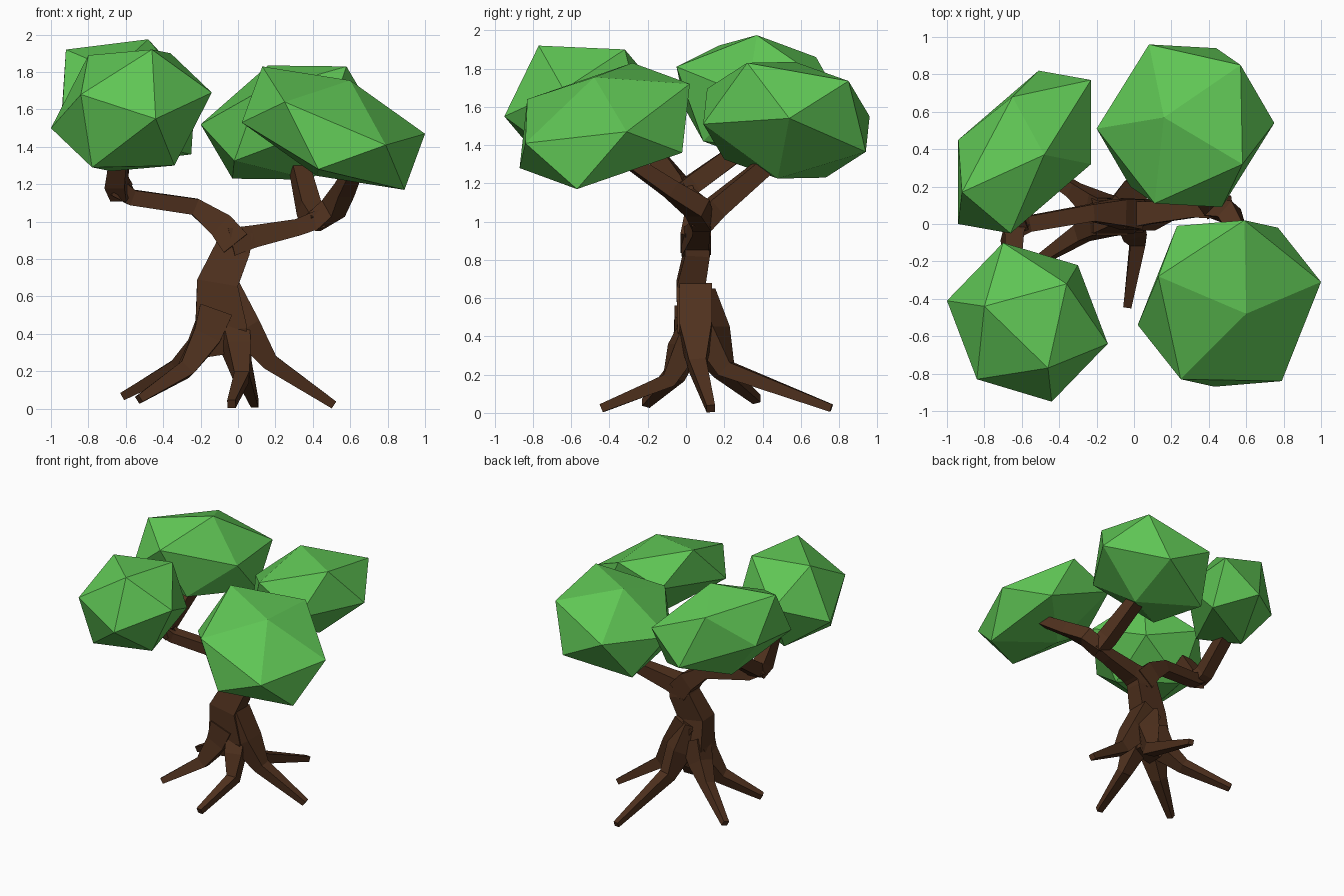
import bpy, bmesh
from mathutils import Vector

if "Cube" in bpy.data.objects:
    bpy.data.objects.remove(bpy.data.objects["Cube"])


def material(name, rgb):
    m = bpy.data.materials.new(name)
    m.diffuse_color = (*rgb, 1)
    m.use_nodes = True
    m.node_tree.nodes["Principled BSDF"].inputs["Base Color"].default_value = m.diffuse_color
    return m


def finish(bm, name, mat):
    bmesh.ops.recalc_face_normals(bm, faces=bm.faces)
    me = bpy.data.meshes.new(name)
    bm.to_mesh(me)
    bm.free()
    me.materials.append(mat)
    ob = bpy.data.objects.new(name, me)
    bpy.context.collection.objects.link(ob)
    return ob


def limb(name, path, mat, depth=1.0):
    """Four-sided tapered tube through (x, y, z, half width) points."""
    bm = bmesh.new()
    pts = [Vector(p[:3]) for p in path]
    span = (pts[-1] - pts[0]).normalized()
    ref = Vector((0, 1, 0)) if abs(span.y) < 0.5 else Vector((0, 0, 1))
    rings = []
    for i, p in enumerate(pts):
        t = Vector()
        if i > 0:
            t += (p - pts[i - 1]).normalized()
        if i < len(pts) - 1:
            t += (pts[i + 1] - p).normalized()
        t.normalize()
        u = ref.cross(t).normalized()
        v = t.cross(u) * depth
        r = path[i][3]
        rings.append([bm.verts.new(p + (u * a + v * b) * r)
                      for a, b in ((1, 1), (-1, 1), (-1, -1), (1, -1))])
    for lo, hi in zip(rings, rings[1:]):
        for k in range(4):
            n = (k + 1) % 4
            bm.faces.new((lo[k], lo[n], hi[n], hi[k]))
    bm.faces.new(rings[0])
    bm.faces.new(rings[-1])
    return finish(bm, name, mat)


def foliage(name, centre, corners, mat):
    """Stretched 20-sided clump: six corners plus their opposites."""
    bm = bmesh.new()
    c = Vector(centre)
    for p in map(Vector, corners):
        bm.verts.new(p)
        bm.verts.new(2 * c - p)
    bmesh.ops.convex_hull(bm, input=bm.verts)
    return finish(bm, name, mat)


bark = material("bark", (0.08, 0.031, 0.013))
leaf = material("leaf", (0.115, 0.56, 0.09))

# Trunk
limb("trunk", [(-.07, .05, .29, .09), (-.09, .05, .42, .14), (-.11, .025, .67, .11),
               (-.03, .06, .85, .095), (0, .055, .96, .085)], bark, 0.68)

# Roots
limb("root_front", [(-.02, .03, .42, .07), (-.01, -.02, .33, .065),
                    (.02, -.09, .17, .04), (-.035, -.44, .025, .022)], bark)
limb("root_front_left", [(-.12, .03, .52, .09), (-.17, .01, .38, .075),
                         (-.28, -.05, .21, .045), (-.53, -.21, .05, .022)], bark)
limb("root_back_left", [(-.13, .06, .5, .08), (-.2, .1, .35, .065),
                        (-.32, .18, .23, .04), (-.61, .37, .07, .022)], bark)
limb("root_right", [(-.07, .05, .64, .085), (.04, .05, .43, .085),
                    (.17, .06, .25, .045), (.51, .13, .022, .022)], bark)
limb("root_back", [(-.09, .06, .62, .07), (-.03, .13, .42, .075),
                   (.02, .21, .23, .045), (.09, .76, .025, .02)], bark)

# Right bough and its two branches
limb("right_bough", [(-.04, .05, .89, .075), (.08, .06, .92, .06),
                     (.32, .08, .97, .045), (.45, .08, 1.02, .05)], bark)
limb("front_right_branch", [(.4, .09, .99, .05), (.51, .06, 1.07, .055),
                            (.57, -.08, 1.17, .045), (.64, -.3, 1.32, .035)], bark)
limb("back_right_branch", [(.42, .08, .99, .05), (.38, .15, 1.07, .055),
                           (.32, .45, 1.32, .045)], bark)

# Left bough and its two branches
limb("left_bough", [(-.01, .05, .88, .08), (-.09, .06, .98, .07), (-.23, .06, 1.08, .045),
                    (-.57, 0, 1.13, .042), (-.66, -.03, 1.19, .05)], bark)
limb("front_left_branch", [(-.62, -.01, 1.14, .05), (-.65, -.06, 1.21, .055),
                           (-.64, -.2, 1.4, .045)], bark)
limb("back_left_branch", [(-.62, -.02, 1.16, .05), (-.64, .04, 1.2, .05),
                          (-.62, .32, 1.4, .045)], bark)

# Foliage clumps
foliage("foliage_front_left", (-.57, -.525, 1.595),
        [(-1, -.41, 1.5), (-.84, -.83, 1.68), (-.44, -.95, 1.55),
         (-.8, -.44, 1.89), (-.46, -.77, 1.92), (-.36, -.32, 1.9)], leaf)
foliage("foliage_front_right", (.51, -.425, 1.5),
        [(1, -.31, 1.47), (.43, -.87, 1.28), (.79, -.84, 1.41),
         (.25, -.83, 1.64), (.13, -.28, 1.83), (.6, -.48, 1.755)], leaf)
foliage("foliage_back_right", (.275, .525, 1.53),
        [(.75, .54, 1.54), (.47, .09, 1.51), (.44, .94, 1.365),
         (.57, .85, 1.735), (.58, .32, 1.83), (.16, .57, 1.835)], leaf)
foliage("foliage_back_left", (-.585, .385, 1.64),
        [(-.92, .17, 1.92), (-.48, .37, 1.975), (-.65, .68, 1.86),
         (-.66, -.05, 1.81), (-.23, .77, 1.7), (-.23, .32, 1.66)], leaf)
